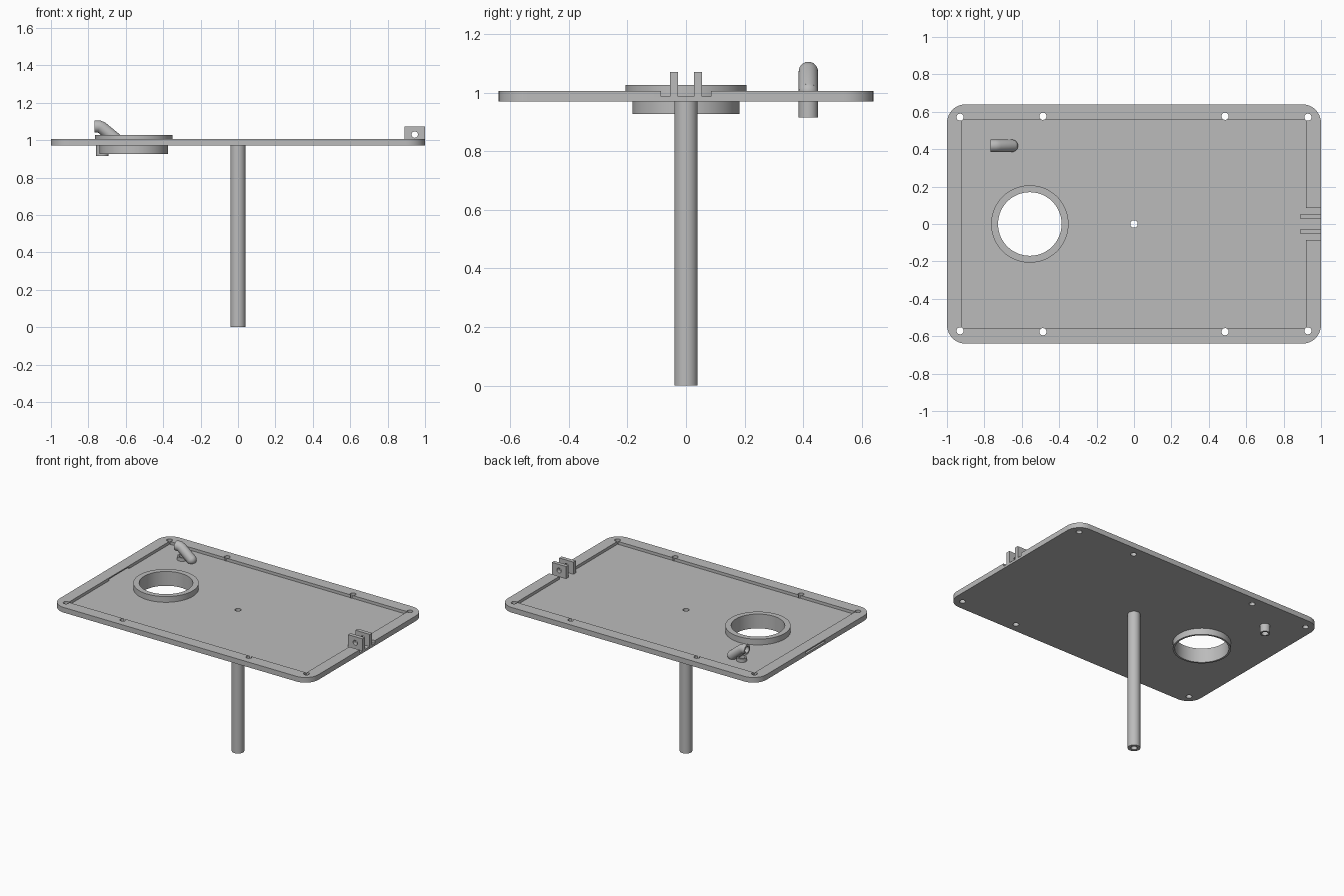
import bpy, bmesh, math
from mathutils import Matrix, Vector

old = bpy.data.objects.get("Cube")
if old:
    bpy.data.objects.remove(old, do_unlink=True)

grey = bpy.data.materials.new("plain_grey")
grey.use_nodes = True
colour = (0.5, 0.5, 0.5, 1)
grey.diffuse_color = colour
grey.node_tree.nodes["Principled BSDF"].inputs["Base Color"].default_value = colour

BOTTOM, FLOOR, TOP = 0.971, 0.987, 1.007


def add(name, bm):
    bmesh.ops.recalc_face_normals(bm, faces=bm.faces)
    mesh = bpy.data.meshes.new(name)
    bm.to_mesh(mesh)
    bm.free()
    mesh.materials.append(grey)
    ob = bpy.data.objects.new(name, mesh)
    bpy.context.collection.objects.link(ob)
    return ob


def select(ob):
    bpy.ops.object.select_all(action='DESELECT')
    ob.select_set(True)
    bpy.context.view_layer.objects.active = ob


def smooth(ob):
    select(ob)
    bpy.ops.object.shade_smooth_by_angle(angle=math.radians(35))


def box(name, x, y, z, corner=0):
    bm = bmesh.new()
    bmesh.ops.create_cube(bm, size=1)
    for v in bm.verts:
        v.co = [lo + (c + 0.5) * (hi - lo) for c, (lo, hi) in zip(v.co, (x, y, z))]
    if corner:
        upright = [e for e in bm.edges if abs(e.verts[0].co.z - e.verts[1].co.z) > 0.001]
        bmesh.ops.bevel(bm, geom=upright, offset=corner, segments=10, profile=0.5, affect='EDGES')
    return add(name, bm)


def rod(name, centre, radius, length, axis='Z', sides=32):
    bm = bmesh.new()
    turn = Matrix.Rotation(math.pi / 2, 4, 'X') if axis == 'Y' else Matrix()
    bmesh.ops.create_cone(bm, cap_ends=True, segments=sides, radius1=radius, radius2=radius,
                          depth=length, matrix=Matrix.Translation(centre) @ turn)
    return add(name, bm)


def lathe(name, profile, centre, sides=64):
    bm = bmesh.new()
    rings = [[bm.verts.new((centre[0] + r * math.cos(a), centre[1] + r * math.sin(a), z))
              for r, z in profile]
             for a in (math.tau * i / sides for i in range(sides))]
    n = len(profile)
    for i, ring in enumerate(rings):
        nxt = rings[(i + 1) % sides]
        for j in range(n):
            k = (j + 1) % n
            bm.faces.new((ring[j], nxt[j], nxt[k], ring[k]))
    ob = add(name, bm)
    smooth(ob)
    return ob


def tube(name, inner, outer, low, high, centre, sides=48):
    return lathe(name, [(inner, low), (outer, low), (outer, high), (inner, high)], centre, sides)


def cut(ob, cutters):
    for c in cutters:
        c.hide_render = True
        mod = ob.modifiers.new("cut", 'BOOLEAN')
        mod.operation, mod.solver, mod.object = 'DIFFERENCE', 'EXACT', c
        select(ob)
        bpy.ops.object.modifier_apply(modifier=mod.name)
        bpy.data.objects.remove(c, do_unlink=True)
    smooth(ob)


# Tray with recess, hinge notch, edge slot and holes
tray = box("tray", (-1, 1), (-0.64, 0.64), (BOTTOM, TOP), 0.1)
ring_at, stub_at = (-0.557, 0), (-0.725, 0.418)
cutters = [box("recess_cutter", (-0.92, 0.92), (-0.558, 0.558), (FLOOR, 1.1)),
           box("notch_cutter", (0.9, 1.1), (-0.085, 0.085), (FLOOR, 1.1)),
           box("slot_cutter", (-1.1, -0.9), (-0.11, 0.11), (FLOOR, 0.999)),
           rod("ring_cutter", (*ring_at, 1), 0.176, 1, sides=64),
           rod("stub_cutter", (*stub_at, 1), 0.028, 1),
           rod("stem_cutter", (0, 0, 1), 0.02, 1)]
for sx in (-1, 1):
    for sy in (-1, 1):
        for x, y in ((0.93, 0.571), (0.487, 0.576)):
            cutters.append(rod("screw_cutter", (sx * x, sy * y, 1), 0.019, 1))
cut(tray, cutters)

# Hollow stem and flanged ring
tube("stem", 0.02, 0.04, 0, BOTTOM + 0.004, (0, 0))
lathe("flanged_ring", [(0.17, 0.927), (0.183, 0.927), (0.183, 0.98),
                       (0.207, 0.98), (0.207, 1.027), (0.17, 1.027)], ring_at, 96)

# Pair of hinge lugs
for side, y in (("right", -0.0405), ("left", 0.0405)):
    lug = box("hinge_lug_" + side, (0.89, 1), (y - 0.0135, y + 0.0135), (FLOOR - 0.004, 1.072))
    cut(lug, [rod("pin_cutter", (0.945, y, 1.03), 0.017, 0.2, 'Y')])

# Hose stub below, rounded foot and bent spout above
tube("hose_stub", 0.022, 0.033, 0.915, 1.012, stub_at, 32)
bm = bmesh.new()
bmesh.ops.create_uvsphere(bm, u_segments=32, v_segments=16, radius=0.033,
                          matrix=Matrix.Translation((-0.653, stub_at[1], 1.005)))
smooth(add("spout_foot", bm))

bm = bmesh.new()
path = [(-0.653, 1.005), (-0.731, 1.069), (-0.742, 1.073), (-0.766, 1.073)]
points = [Vector((x, stub_at[1], z)) for x, z in path]
loops = {}
for radius in (0.033, 0.022):
    loops[radius] = []
    for i, p in enumerate(points):
        d = (points[min(i + 1, 3)] - points[max(i - 1, 0)]).normalized()
        side, up = Vector((0, 1, 0)), d.cross(Vector((0, 1, 0)))
        loops[radius].append([bm.verts.new(p + radius * (side * math.cos(a) + up * math.sin(a)))
                              for a in (math.tau * k / 32 for k in range(32))])
chain = loops[0.033] + loops[0.022][::-1]
for a, b in zip(chain, chain[1:] + chain[:1]):
    for k in range(32):
        m = (k + 1) % 32
        bm.faces.new((a[k], a[m], b[m], b[k]))
smooth(add("bent_spout", bm))
